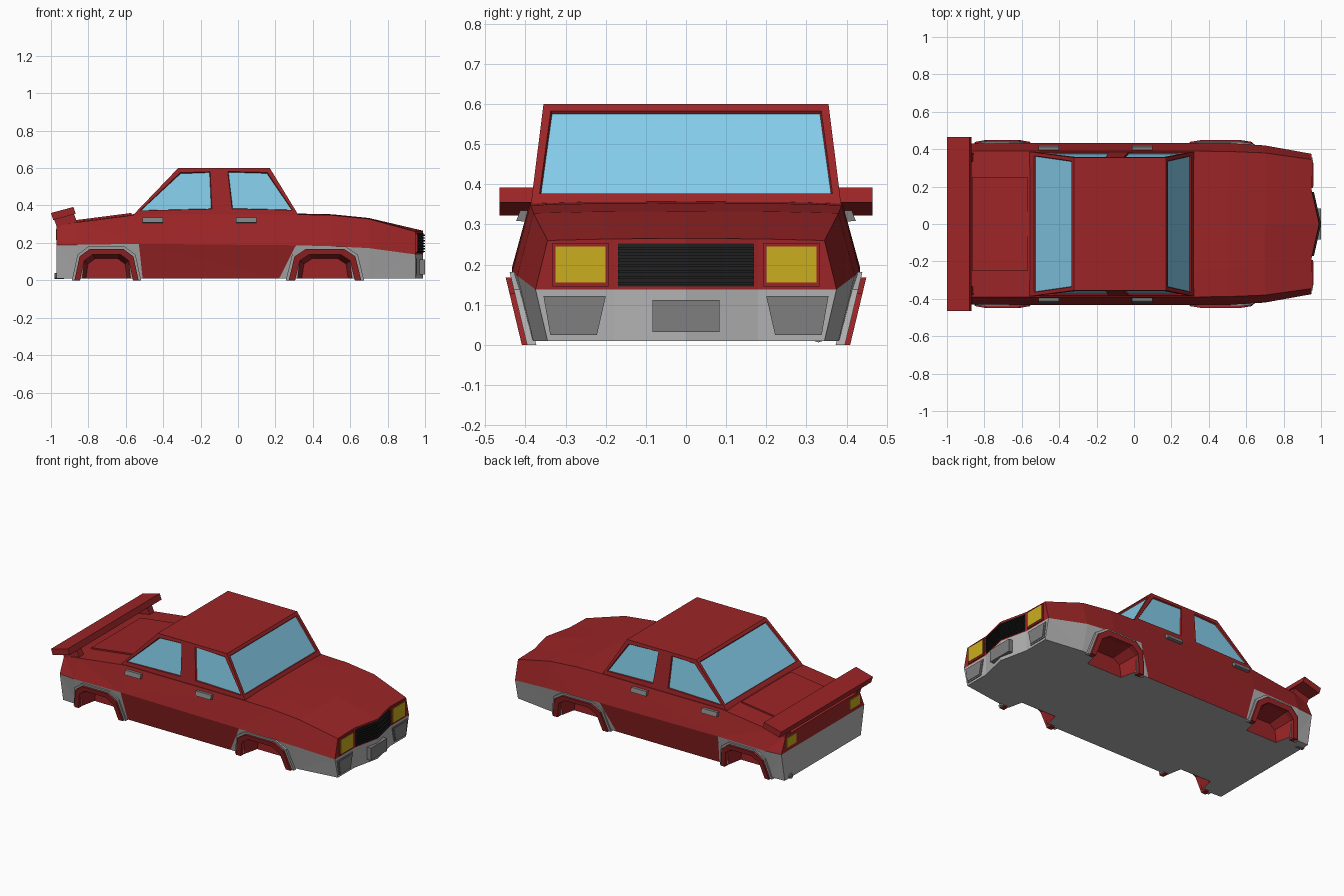
import bpy, bmesh
from mathutils import Vector

if "Cube" in bpy.data.objects:
    bpy.data.objects.remove(bpy.data.objects["Cube"])


def material(name, rgb):
    m = bpy.data.materials.new(name)
    m.diffuse_color = (*rgb, 1)
    m.use_nodes = True
    m.node_tree.nodes["Principled BSDF"].inputs["Base Color"].default_value = m.diffuse_color
    return m


RED = material("red_paint", (0.33, 0.018, 0.02))
GREY = material("grey_trim", (0.44, 0.44, 0.44))
DARK = material("dark_trim", (0.015, 0.015, 0.015))
MID = material("mid_grey", (0.21, 0.21, 0.21))
GLASS = material("glass", (0.23, 0.60, 0.81))
YELLOW = material("lamp_yellow", (0.59, 0.42, 0.013))


def finish(name, bm, *mats):
    bmesh.ops.recalc_face_normals(bm, faces=bm.faces)
    me = bpy.data.meshes.new(name)
    bm.to_mesh(me)
    bm.free()
    for m in mats:
        me.materials.append(m)
    ob = bpy.data.objects.new(name, me)
    bpy.context.collection.objects.link(ob)
    return ob


def hull(name, pts, mat):
    bm = bmesh.new()
    vs = [bm.verts.new(p) for p in pts]
    bmesh.ops.convex_hull(bm, input=vs)
    return finish(name, bm, mat)


def box(name, x0, x1, y0, y1, z0, z1, mat):
    return hull(name, [(x, y, z) for x in (x0, x1) for y in (y0, y1) for z in (z0, z1)], mat)


# lower body: lofted sections (x, x_bottom, y_bottom, y_mid, z_mid, y_top, z_top, y_crease)
SECTIONS = [
    (-.97, -.97, .385, .42, .19, .375, .29, .25),
    (-.86, -.86, .39, .43, .19, .39, .31, .25),
    (-.53, -.51, .39, .433, .195, .39, .352, .25),
    (.31, .22, .39, .433, .187, .39, .352, .25),
    (.50, .50, .39, .433, .182, .388, .348, .235),
    (.70, .70, .38, .42, .172, .38, .328, .215),
    (.95, .95, .345, .375, .138, .345, .260, .18),
]
bm = bmesh.new()
rings = []
for i, (x, xb, yb, ym, zm, yt, zt, yc) in enumerate(SECTIONS):
    nose = .04 if i == len(SECTIONS) - 1 else 0
    half = [(xb, yc, .01), (xb, yb, .01), (x, ym, zm), (x, yt, zt), (x, yc, zt + .004)]
    pts = [(xb + nose, 0, .01)] + half + [(x + nose, 0, zt + .005)]
    pts += [(a, -b, c) for a, b, c in reversed(half)]
    rings.append([bm.verts.new(p) for p in pts])
for i in range(len(rings) - 1):
    for k in range(12):
        n = (k + 1) % 12
        f = bm.faces.new((rings[i][k], rings[i][n], rings[i + 1][n], rings[i + 1][k]))
        bottom = k in (0, 1, 10, 11)
        f.material_index = 1 if bottom or (k in (2, 9) and i != 2) else 0
for r, s, nose in ((rings[0], SECTIONS[0], 0), (rings[-1], SECTIONS[-1], .04)):
    m0 = bm.verts.new((s[0] + nose, 0, s[4]))
    for sy, (b0, b2, b1, m, t, c, c0) in ((1, (0, 1, 2, 3, 4, 5, 6)), (-1, (0, 11, 10, 9, 8, 7, 6))):
        mc = bm.verts.new((s[0], sy * s[7], s[4]))
        for q, mi in (((r[b2], r[b1], r[m], mc), 1), ((r[b0], r[b2], mc, m0), 1),
                      ((mc, r[m], r[t], r[c]), 0), ((m0, mc, r[c], r[c0]), 0)):
            bm.faces.new(q).material_index = mi
bmesh.ops.remove_doubles(bm, verts=bm.verts, dist=1e-5)
# weld the mid-line cap edges, then split warped quads
bmesh.ops.triangulate(bm, faces=[f for f in bm.faces if abs(f.calc_center_median().y) > .3])
# the sill between the wheels is red, the skirts at both ends are grey
for f in bm.faces:
    c = f.calc_center_median()
    if abs(c.y) > .35 and .05 < c.z < .15:
        f.material_index = 0 if -.5 < c.x < .26 else 1
body = finish("body", bm, RED, GREY)

# wheel arches: centre x, half width
ARCHES = [(-.703, .168), (.465, .19)]


def arch(cx, w, s=1.0, foot=0.0):
    return [(cx + w * a * s, z * s if z else foot) for a, z in
            ((-1, 0), (-.84, .125), (-.52, .165), (.52, .165), (.84, .125), (1, 0))]


for cx, w in ARCHES:
    for sy in (1, -1):
        bm = bmesh.new()
        a = [bm.verts.new((x, sy * .5, z)) for x, z in arch(cx, w, .95, -.05)]
        b = [bm.verts.new((x, sy * .29, z)) for x, z in arch(cx, w, .7, -.05)]
        bm.faces.new(a)
        bm.faces.new(b)
        for k in range(6):
            n = (k + 1) % 6
            bm.faces.new((a[k], a[n], b[n], b[k]))
        cutter = finish("wheel_cutter", bm, RED)
        cutter.hide_render = True
        mod = body.modifiers.new("wells", 'BOOLEAN')
        mod.object, mod.operation, mod.solver = cutter, 'DIFFERENCE', 'EXACT'
        mod.material_mode = 'TRANSFER'
        bpy.context.view_layer.objects.active = body
        bpy.ops.object.modifier_apply(modifier=mod.name)
        bpy.data.objects.remove(cutter)
        # inner wall of the wheel well
        bm = bmesh.new()
        bm.faces.new([bm.verts.new((x, sy * .292, z)) for x, z in arch(cx, w, .7, .01)])
        finish("wheel_well_wall", bm, RED)

# arch flares: outer grey lip and inner red ring
for cx, w in ARCHES:
    for sy in (1, -1):
        for name, so, si, out, mat in (("arch_lip", 1.1, 1.0, .008, GREY), ("arch_flare", 1.02, .84, .021, RED)):
            bm = bmesh.new()
            rows = []
            for (xo, zo), (xi, zi) in zip(arch(cx, w, so), arch(cx, w, si)):
                side = lambda z, d: sy * (.388 + .24 * z + d)
                rows.append([bm.verts.new(p) for p in (
                    (xo, side(zo, -.015), zo), (xo, side(zo, out), zo),
                    (xi, side(zi, out), zi), (xi, side(zi, -.015), zi))])
            for a, b in zip(rows, rows[1:]):
                for k in range(4):
                    bm.faces.new((a[k], a[(k + 1) % 4], b[(k + 1) % 4], b[k]))
            bm.faces.new(rows[0])
            bm.faces.new(rows[-1])
            finish(name, bm, mat)

# cabin: skirt, pillars and inset windows
bm = bmesh.new()
levels = [((-.565, -.12, -.05, .325), .387, .342), ((-.548, -.12, -.05, .315), .385, .362),
          ((-.32, -.13, -.075, .17), .355, .6)]
base, low, top = [{s: [bm.verts.new((x, s * y, z)) for x in xs] for s in (1, -1)} for xs, y, z in levels]
panes = []
for lo, hi in ((base, low), (low, top)):
    for s in (1, -1):
        for i in range(3):
            f = bm.faces.new((lo[s][i], lo[s][i + 1], hi[s][i + 1], hi[s][i]))
            if lo is low and i != 1:
                panes.append(f)
    for i in (0, 3):
        f = bm.faces.new((lo[1][i], lo[-1][i], hi[-1][i], hi[1][i]))
        if lo is low:
            panes.append(f)
for i in range(3):
    for ring in (base, top):
        bm.faces.new((ring[1][i], ring[1][i + 1], ring[-1][i + 1], ring[-1][i]))
bmesh.ops.recalc_face_normals(bm, faces=bm.faces)
bmesh.ops.inset_individual(bm, faces=panes, thickness=.027, depth=0)
bmesh.ops.inset_individual(bm, faces=panes, thickness=.005, depth=-.008)
for f in panes:
    f.material_index = 1
finish("cabin", bm, RED, GLASS)


# front details follow the slightly pointed nose
def front_panel(name, outline, out, mat, back=.012):
    nose_x = lambda y: .99 - .04 * min(abs(y) / .18, 1)
    hull(name, [(nose_x(y) + d, y, z) for y, z in outline for d in (-back, out)], mat)


def rect(y0, y1, z0, z1):
    return [(y0, z0), (y1, z0), (y1, z1), (y0, z1)]


for s in (1, -1):
    front_panel("grille", rect(0, s * .17, .145, .253), .003, DARK)
    for i in range(7):
        z = .150 + i * .0145
        front_panel("grille_slat", rect(0, s * .17, z, z + .007), .01, DARK)
    front_panel("headlight_frame", rect(s * .193, s * .332, .145, .254), .006, RED)
    front_panel("headlight", rect(s * .2, s * .325, .155, .245), .009, YELLOW)
    front_panel("fog_lamp_frame", [(s * .2, .121), (s * .355, .121), (s * .338, .024), (s * .222, .024)], .005, MID)
    front_panel("fog_lamp", [(s * .213, .113), (s * .343, .113), (s * .33, .033), (s * .23, .033)], .008, MID)
    # tail lamps and spoiler struts
    box("tail_lamp", -.974, -.96, *sorted((s * .27, s * .37)), .215, .275, YELLOW)
    hull("spoiler_strut", [(x, s * y, z) for x, z in ((-.985, .33), (-.88, .36), (-.855, .30), (-.965, .275))
                           for y in (.335, .38)], RED)
    # door handles
    for x in (-.455, .045):
        hull("door_handle", [(x + d, s * y, z) for d in (-.055, .055)
                             for y, z in ((.38, .305), (.423, .309), (.413, .335), (.38, .335))], MID)
box("front_plate", .97, 1.0, -.083, .083, .032, .112, MID)

# raised boot lid
hull("boot_lid", [(x, y, z + d) for x, z in ((-.57, .352), (-.865, .314))
                  for y in (-.25, .25) for d in (-.02, .008)], RED)

# spoiler blade, tilted up toward the front
hull("spoiler", [(x, y, z) for x, z in ((-1, .36), (-.88, .392), (-.868, .355), (-.988, .322))
                 for y in (-.465, .465)], RED)

# exhaust
bm = bmesh.new()
bmesh.ops.create_cone(bm, cap_ends=True, segments=10, radius1=.016, radius2=.016, depth=.05)
for v in bm.verts:
    v.co = Vector((v.co.z - .955, v.co.x + .33, v.co.y + .022))
finish("exhaust", bm, MID)
